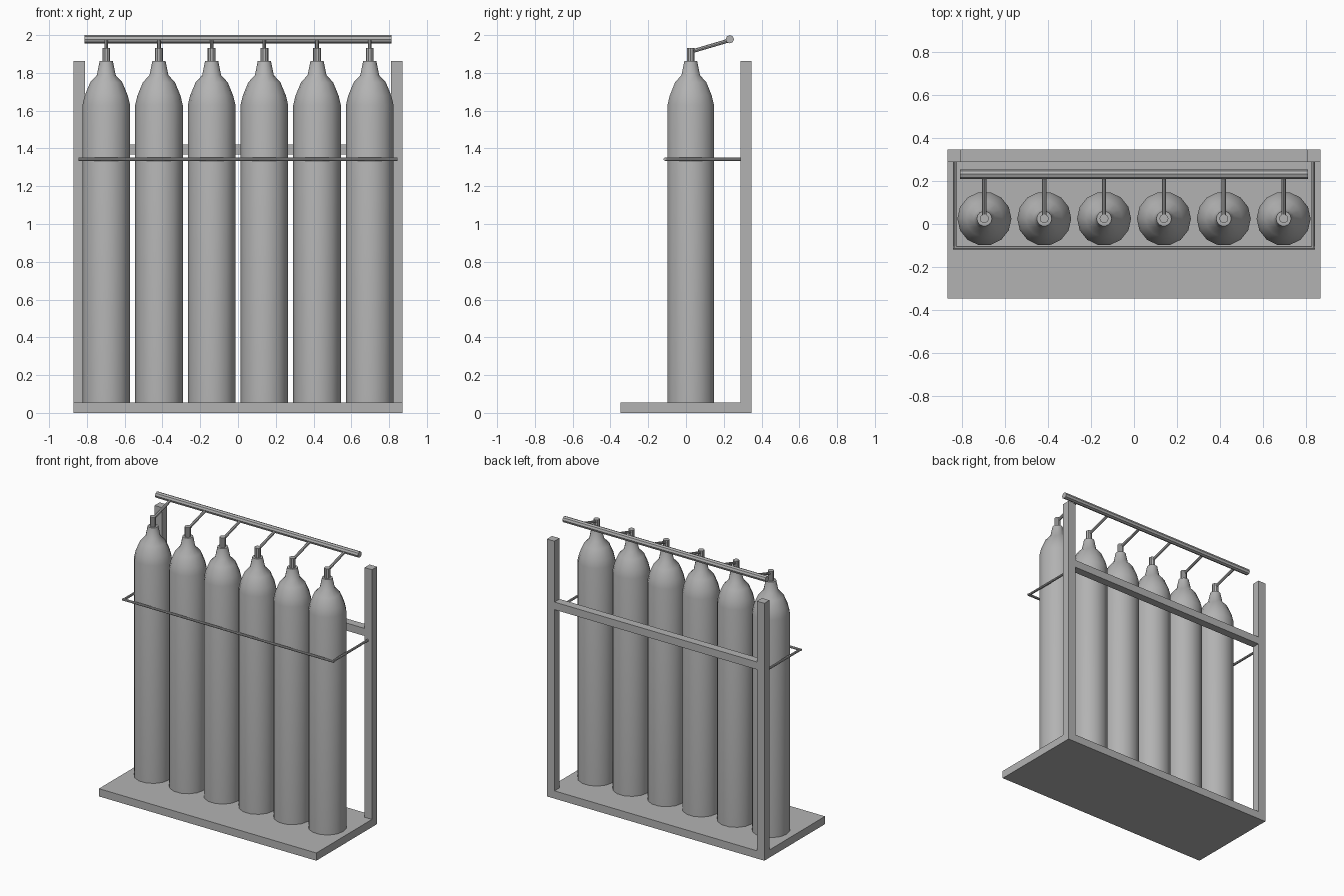
import bpy
import bmesh
import math
from mathutils import Vector

cube = bpy.data.objects.get("Cube")
if cube:
    bpy.data.objects.remove(cube, do_unlink=True)

grey = bpy.data.materials.new("steel grey")
grey.use_nodes = True
colour = (0.45, 0.45, 0.45, 1)
grey.diffuse_color = colour
grey.node_tree.nodes["Principled BSDF"].inputs["Base Color"].default_value = colour


def finish(name, bm, smooth=False):
    bmesh.ops.recalc_face_normals(bm, faces=bm.faces)
    mesh = bpy.data.meshes.new(name)
    bm.to_mesh(mesh)
    bm.free()
    mesh.materials.append(grey)
    obj = bpy.data.objects.new(name, mesh)
    bpy.context.collection.objects.link(obj)
    if smooth:
        bpy.ops.object.select_all(action="DESELECT")
        obj.select_set(True)
        bpy.context.view_layer.objects.active = obj
        bpy.ops.object.shade_smooth_by_angle(angle=math.radians(35))
    return obj


def box(name, low, high):
    low, high = Vector(low), Vector(high)
    bm = bmesh.new()
    bmesh.ops.create_cube(bm, size=1)
    bmesh.ops.scale(bm, vec=high - low, verts=bm.verts)
    bmesh.ops.translate(bm, vec=(low + high) / 2, verts=bm.verts)
    return finish(name, bm)


def lathe(name, profile, x, y, sides):
    """Closed turned solid from (radius, height) pairs."""
    bm = bmesh.new()
    rings = []
    for r, z in profile:
        angles = [math.tau * i / sides for i in range(sides)]
        rings.append([bm.verts.new((x + r * math.cos(a), y + r * math.sin(a), z)) for a in angles])
    for a, b in zip(rings, rings[1:]):
        for i in range(sides):
            j = (i + 1) % sides
            bm.faces.new((a[i], a[j], b[j], b[i]))
    bm.faces.new(rings[0])
    bm.faces.new(rings[-1])
    return finish(name, bm, True)


def rod(name, start, end, radius, sides=8):
    start, end = Vector(start), Vector(end)
    axis = end - start
    bm = bmesh.new()
    bmesh.ops.create_cone(bm, cap_ends=True, segments=sides, radius1=radius,
                          radius2=radius, depth=axis.length)
    turn = axis.to_track_quat("Z", "Y").to_matrix()
    bmesh.ops.rotate(bm, matrix=turn, verts=bm.verts)
    bmesh.ops.translate(bm, vec=(start + end) / 2, verts=bm.verts)
    return finish(name, bm, True)


# Base plate and rear frame
W, D, BASE = 0.87, 0.347, 0.056
BACK = D - 0.058
box("base_plate", (-W, -D, 0), (W, D, BASE))
box("left_post", (W - 0.06, BACK, BASE), (W, D, 1.862))
box("right_post", (-W, BACK, BASE), (0.06 - W, D, 1.862))
box("rear_crossbar", (-W, BACK, 1.367), (W, D, 1.422))

# Gas bottles, each with a valve and a feed pipe
Y = 0.025
PIPE_Y, PIPE_Z = 0.232, 1.978
bottle = [(0.126, BASE), (0.126, 1.63), (0.114, 1.68), (0.085, 1.75),
          (0.05, 1.788), (0.035, 1.862)]
valve = [(0.021, 1.862), (0.021, 1.932)]
for n in range(6):
    x = (n - 2.5) * 0.279
    lathe(f"bottle_{n + 1}", bottle, x, Y, 14)
    lathe(f"valve_{n + 1}", valve, x, Y, 10)
    rod(f"feed_pipe_{n + 1}", (x, Y, 1.912), (x, PIPE_Y, PIPE_Z - 0.005), 0.01)

# Manifold pipe along the top
rod("manifold_pipe", (-0.812, PIPE_Y, PIPE_Z), (0.812, PIPE_Y, PIPE_Z), 0.022)

# Retaining rail around the front of the bottles
RX, RY, RZ, R = 0.836, -0.111, 1.343, 0.0085
rod("front_rail", (-RX - R, RY, RZ), (RX + R, RY, RZ), R)
for side, s in (("left", 1), ("right", -1)):
    rod(f"{side}_rail_arm", (s * RX, RY, RZ), (s * RX, BACK + 0.01, RZ), R)
